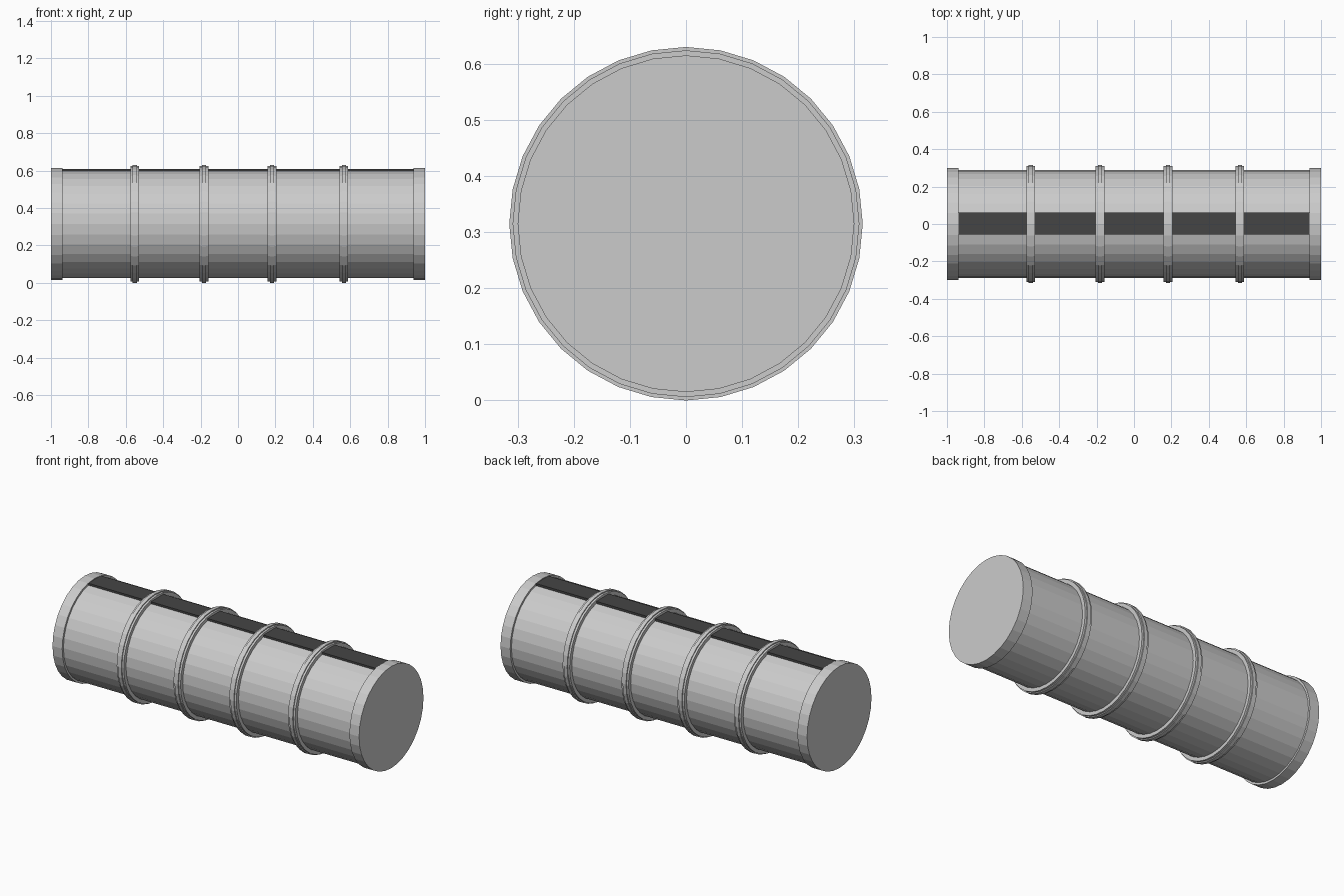
import bpy, bmesh, math

if "Cube" in bpy.data.objects:
    bpy.data.objects.remove(bpy.data.objects["Cube"])

CZ = 0.315   # height of the axis
SIDES = 32


def lathe_x(name, profile):
    """Closed solid turned about the x axis from (x, radius) points."""
    bm = bmesh.new()
    rings = []
    for x, r in profile:
        rings.append([bm.verts.new((x, r * math.sin(2 * math.pi * i / SIDES),
                                    CZ + r * math.cos(2 * math.pi * i / SIDES)))
                      for i in range(SIDES)])
    for a, b in zip(rings, rings[1:]):
        for i in range(SIDES):
            j = (i + 1) % SIDES
            bm.faces.new((a[i], a[j], b[j], b[i]))
    bm.faces.new(rings[0])
    bm.faces.new(rings[-1])
    bmesh.ops.recalc_face_normals(bm, faces=bm.faces)
    mesh = bpy.data.meshes.new(name)
    bm.to_mesh(mesh)
    bm.free()
    ob = bpy.data.objects.new(name, mesh)
    bpy.context.collection.objects.link(ob)
    return ob


# Main drum
lathe_x("drum_body", [(-0.97, 0.288), (0.97, 0.288)])

# End caps
lathe_x("end_cap_left", [(-1.0, 0.30), (-0.937, 0.30)])
lathe_x("end_cap_right", [(0.937, 0.30), (1.0, 0.30)])

# Reinforcing hoops with a raised centre ridge
for n, x in enumerate((-0.552, -0.182, 0.182, 0.566)):
    lathe_x(f"hoop_{n + 1}", [(x - 0.023, 0.309), (x + 0.023, 0.309)])
    lathe_x(f"hoop_ridge_{n + 1}", [(x - 0.011, 0.315), (x + 0.011, 0.315)])

# Dark flat strip along the top
dark = bpy.data.materials.new("dark_strip")
dark.diffuse_color = (0.06, 0.06, 0.06, 1)
dark.use_nodes = True
dark.node_tree.nodes["Principled BSDF"].inputs["Base Color"].default_value = dark.diffuse_color
bpy.ops.mesh.primitive_cube_add(size=1, location=(0, 0.002, 0.589))
strip = bpy.context.object
strip.name = "top_strip"
strip.scale = (1.88, 0.117, 0.04)
strip.data.materials.append(dark)
